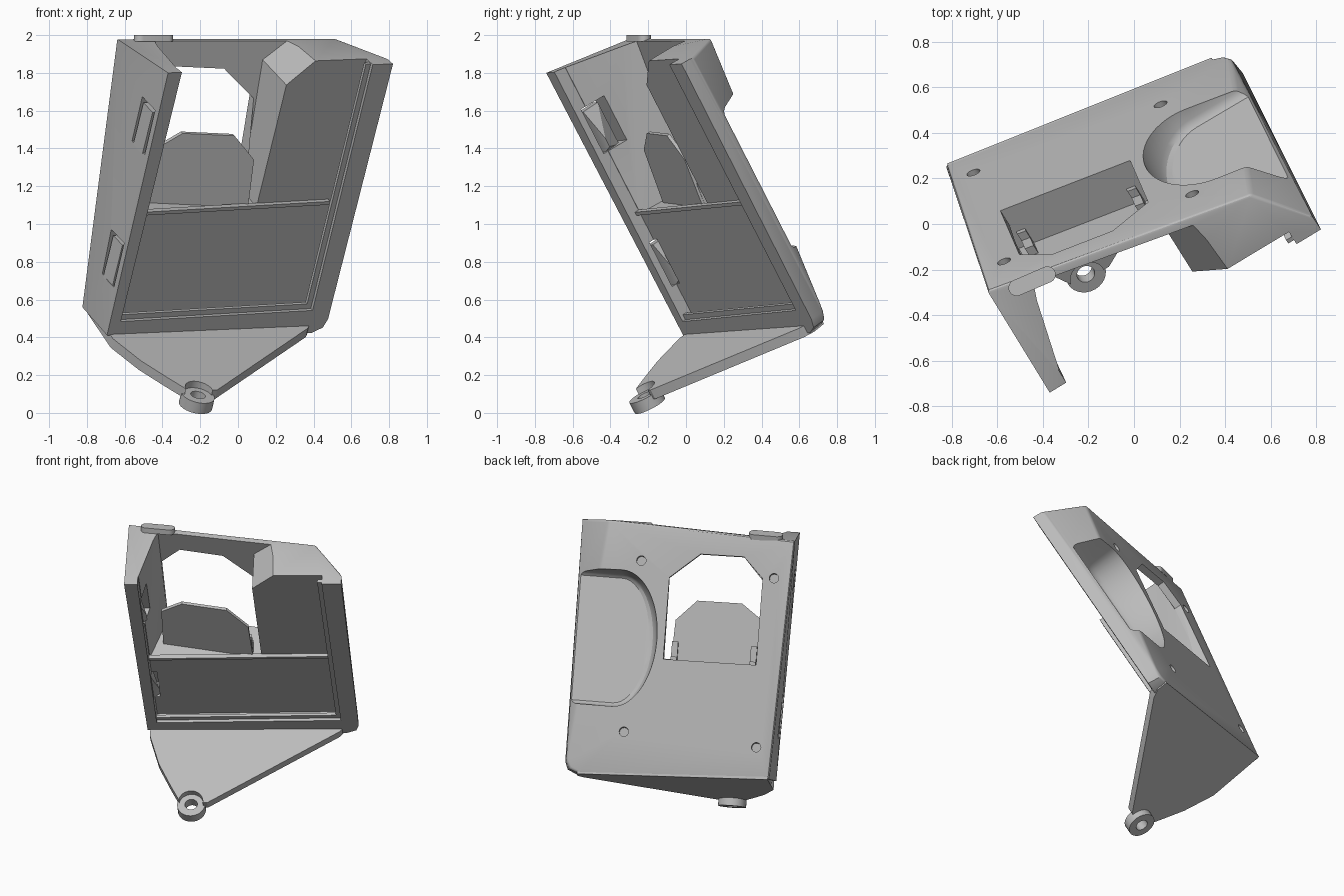
import bpy, bmesh, math
from mathutils import Vector

cube = bpy.data.objects.get("Cube")
if cube:
    bpy.data.objects.remove(cube)

grey = bpy.data.materials.new("plain grey")
grey.use_nodes = True
colour = (0.5, 0.5, 0.5, 1)
grey.diffuse_color = colour
grey.node_tree.nodes["Principled BSDF"].inputs["Base Color"].default_value = colour

# Tilted frame of the housing: across, along, and depth behind the front rim
ORIGIN = Vector((-0.37, -0.74, 1.80))
ACROSS = Vector((0.86, 0.507, 0.05)).normalized()
ALONG = Vector((0.196, -0.457, 0.868))
ALONG = (ALONG - ACROSS * ALONG.dot(ACROSS)).normalized()
DEPTH = -ACROSS.cross(ALONG)


def place(u, v, d):
    return ORIGIN + ACROSS * u + ALONG * v + DEPTH * d


def back(u, v, inset=0.0):
    """Point on the slanted back plate, moved inwards by inset."""
    return (u, v, 0.56 - 0.19 * u + 0.13 * v - inset)


def hull(name, points, bevel=0.0):
    """Convex solid around points given in the tilted frame; bevel spares the front rim."""
    bm = bmesh.new()
    for p in points:
        bm.verts.new(place(*p))
    res = bmesh.ops.convex_hull(bm, input=bm.verts)
    junk = {e for e in res["geom_interior"] + res["geom_unused"]
            if isinstance(e, bmesh.types.BMVert)}
    bmesh.ops.delete(bm, geom=list(junk), context="VERTS")
    bmesh.ops.dissolve_limit(bm, angle_limit=math.radians(1), verts=bm.verts, edges=bm.edges)
    bmesh.ops.recalc_face_normals(bm, faces=bm.faces)
    if bevel:
        sharp = [e for e in bm.edges if e.calc_face_angle(0) > 0.4
                 and min((v.co - ORIGIN).dot(DEPTH) for v in e.verts) > 0.05]
        bmesh.ops.bevel(bm, geom=sharp, offset=bevel, segments=3, profile=0.5, affect="EDGES")
    mesh = bpy.data.meshes.new(name)
    bm.to_mesh(mesh)
    bm.free()
    mesh.materials.append(grey)
    obj = bpy.data.objects.new(name, mesh)
    bpy.context.collection.objects.link(obj)
    return obj


def box(name, us, vs, ds):
    return hull(name, [(u, v, d) for u in us for v in vs for d in ds])


def circle(r, n=28):
    return [(r * math.cos(i * math.tau / n), r * math.sin(i * math.tau / n)) for i in range(n)]


def plug(name, u, d, r, v0, v1):
    """Round pin along the housing's long axis."""
    return hull(name, [(u + a, v, d + b) for a, b in circle(r) for v in (v0, v1)])


def activate(obj):
    bpy.ops.object.select_all(action="DESELECT")
    obj.select_set(True)
    bpy.context.view_layer.objects.active = obj


def cut(obj, *cutters):
    activate(obj)
    for c in cutters:
        mod = obj.modifiers.new("cut", "BOOLEAN")
        mod.operation = "DIFFERENCE"
        mod.solver = "EXACT"
        mod.object = c
        bpy.ops.object.modifier_apply(modifier=mod.name)
        bpy.data.objects.remove(c)


# Housing: wedge with a slanted back plate and a chamfered right side
housing = hull("housing", [
    (0, 0, 0), (0.02, -1.60, 0), (1.39, -0.025, 0), (1.375, -1.58, 0), (1.355, -1.63, 0),
    (1.29, -1.66, 0), (1.39, -0.03, 0.075), back(0, -0.1), back(0.05, -1.617),
    back(1.21, -0.04), back(1.365, -1.58), back(1.34, -1.63), back(1.27, -1.66)], bevel=0.016)

# Front recess, deep cavity behind the window with a slanted corner, and the window itself
recess = box("recess", (0.085, 1.265), (-1.52, 0.3), (-0.2, 0.07))
cavity = hull("cavity", [(u, v, 0.06) for u in (0.086, 0.805) for v in (-0.9, 0.2)]
              + [back(u, v, 0.045) for u in (0.19, 0.805) for v in (-0.9, 0.2)])
corner_outline = [(0.7, -0.26), (0.805, -0.16), (1.14, 0.16), (0.7, 0.16)]
corner = hull("corner", [(u, v, 0.04) for u, v in corner_outline]
              + [back(u, v, 0.045) for u, v in corner_outline])
window_outline = [(0.19, -0.9), (0.79, -0.9), (0.79, -0.38),
                  (0.6, -0.22), (0.32, -0.22), (0.19, -0.35)]
window = hull("window", [back(u, v, s) for u, v in window_outline for s in (-0.1, 0.12)])


# Scooped finger hollow, open at the right side
def scoop(ru, rv):
    arc = [(1.1 - ru * math.sin(t), -0.79 + rv * math.cos(t))
           for t in [math.pi * i / 24 for i in range(25)]]
    return arc + [(1.7, -0.79 + rv), (1.7, -0.79 - rv)]


hollow = hull("hollow", [(u, v, 0.102) for u, v in scoop(0.2, 0.4)]
              + [(u, v, 0.115) for u, v in scoop(0.225, 0.415)]
              + [(u, v, 0.14) for u, v in scoop(0.24, 0.425)]
              + [(u, v, 0.5) for u, v in scoop(0.285, 0.455)])

# Screw holes through the plate and snap slots in the left wall
holes = []
for u, v in [(0.149, -1.42), (1.008, -1.375), (0.979, -0.285), (0.117, -0.343)]:
    holes.append(hull("screw_hole", [back(u + a, v + b, s)
                                     for a, b in circle(0.03, 20) for s in (-0.05, 0.06)]))
slots = [box("slot", (-0.1, 0.12), (v, v - 0.27), (0.04, 0.185)) for v in (-0.25, -1.06)]
cut(housing, recess, cavity, corner, window, hollow, *holes, *slots)

for side, u, v in (("upper", 0.005, -0.25), ("lower", 0.02, -1.06)):
    hull(side + "_snap_tongue", [(a, w, d) for a in (u, u + 0.05)
                                 for w in (v - 0.025, v - 0.28) for d in (0.06, 0.165)]
         + [(u + 0.1, v - 0.2, 0.08), (u + 0.1, v - 0.25, 0.08)])

# Inner flap parallel to the back plate, with two hinge clips
flap_outline = [(0.17, -0.905), (0.75, -0.905), (0.74, -0.63),
                (0.61, -0.5), (0.32, -0.5), (0.18, -0.6)]
hull("inner_flap", [back(u, v, s) for u, v in flap_outline for s in (0.215, 0.235)])
for side, u in (("right", 0.22), ("left", 0.73)):
    hull(side + "_hinge_clip", [back(a, v, s) for a in (u - 0.02, u + 0.02)
                                for v in (-0.905, -0.77) for s in (0.17, 0.22)])
    hull(side + "_hinge_foot", [back(a, v, s) for a in (u - 0.02, u + 0.02)
                                for v in (-0.905, -0.87) for s in (0.13, 0.22)])

# Ridges and lips framing the front recess
box("middle_ridge", (0.085, 1.24), (-0.9, -0.88), (0.045, 0.075))
box("bottom_lip", (0.08, 1.27), (-1.53, -1.49), (0.02, 0.04))
box("side_lip", (1.235, 1.28), (-1.53, -0.03), (0.02, 0.04))

# Mounting flange with a sunken ring at its tip
flange_outline = [(0.06, 0.34), (0.035, -0.04), (0.1, -0.25), (0.18, -0.41), (0.25, -0.54),
                  (0.42, -0.54), (1.25, -0.02), (1.29, 0.03), (1.29, 0.1)]


def under(u, d):
    return -1.65 + 0.09 * d - 0.015 * u


flange = hull("flange", [(u, under(u, d) + t, d) for u, d in flange_outline for t in (0, 0.055)])
cut(flange, plug("clearance", 0.315, -0.53, 0.078, -1.85, -1.5))
ring = plug("flange_ring", 0.315, -0.53, 0.09, -1.745, -1.68)
cut(ring, plug("ring_hole", 0.315, -0.53, 0.04, -1.85, -1.5))

# Flat pill-shaped tab on the top edge
bm = bmesh.new()
for cx, cy in ((-0.515, -0.28), (-0.38, -0.222)):
    for a, b in circle(0.036):
        for z in (1.965, 2.0):
            bm.verts.new((cx + a, cy + b, z))
bmesh.ops.convex_hull(bm, input=bm.verts)
bmesh.ops.dissolve_limit(bm, angle_limit=0.02, verts=bm.verts, edges=bm.edges)
tab_mesh = bpy.data.meshes.new("top_tab")
bm.to_mesh(tab_mesh)
bm.free()
tab_mesh.materials.append(grey)
bpy.context.collection.objects.link(bpy.data.objects.new("top_tab", tab_mesh))

for obj in list(bpy.context.scene.objects):
    if obj.type == "MESH":
        activate(obj)
        bpy.ops.object.shade_smooth_by_angle(angle=math.radians(28))
